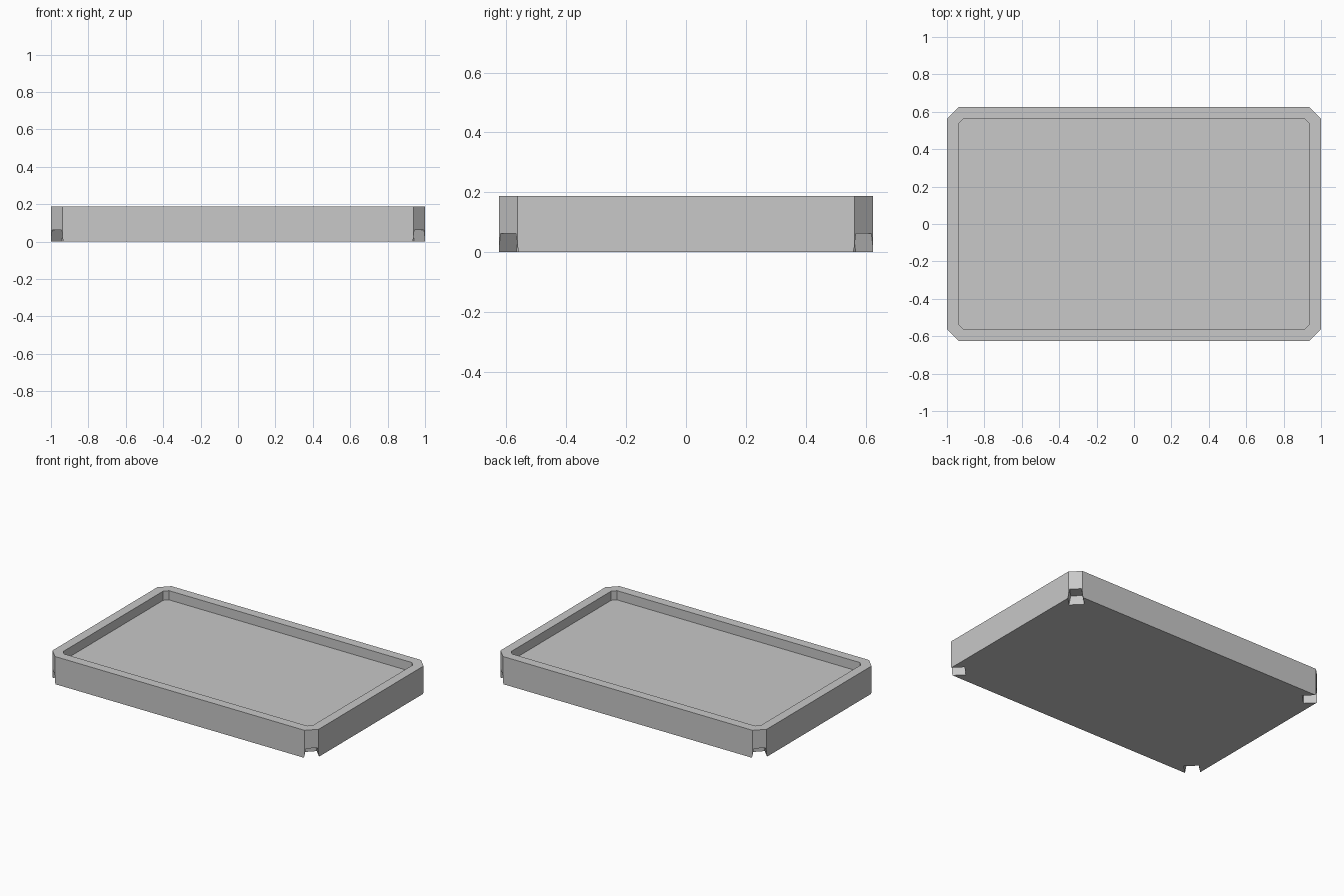
import bpy
import bmesh
from math import atan2, sqrt
from mathutils import Matrix, Vector

cube = bpy.data.objects.get("Cube")
if cube:
    bpy.data.objects.remove(cube, do_unlink=True)

HALF_X, HALF_Y, UNIT = 1.0, 0.625, 0.0625
HEIGHT, FLOOR_Z = 3 * UNIT, 2 * UNIT

grey = bpy.data.materials.new("light_grey")
grey.use_nodes = True
colour = (0.58, 0.58, 0.58, 1)
grey.diffuse_color = colour
grey.node_tree.nodes["Principled BSDF"].inputs["Base Color"].default_value = colour


def octagon(hx, hy, cut):
    """Rectangle with clipped corners, counter-clockwise."""
    return [(hx, cut - hy), (hx, hy - cut), (hx - cut, hy), (cut - hx, hy),
            (-hx, hy - cut), (-hx, cut - hy), (cut - hx, -hy), (hx - cut, -hy)]


def ring(bm, points, z):
    return [bm.verts.new((x, y, z)) for x, y in points]


def bridge(bm, low, high):
    n = len(low)
    for i in range(n):
        j = (i + 1) % n
        bm.faces.new((low[i], low[j], high[j], high[i]))


def make_object(name, bm):
    bmesh.ops.recalc_face_normals(bm, faces=bm.faces)
    mesh = bpy.data.meshes.new(name)
    bm.to_mesh(mesh)
    bm.free()
    mesh.materials.append(grey)
    obj = bpy.data.objects.new(name, mesh)
    bpy.context.collection.objects.link(obj)
    return obj


# Tray: outer wall, rim, inner wall and floor in one closed shell
outer = octagon(HALF_X, HALF_Y, UNIT)
inner = octagon(HALF_X - UNIT, HALF_Y - UNIT, UNIT * (sqrt(2) - 1))
bm = bmesh.new()
rings = [ring(bm, outer, 0), ring(bm, outer, HEIGHT),
         ring(bm, inner, HEIGHT), ring(bm, inner, FLOOR_Z)]
for low, high in zip(rings, rings[1:]):
    bridge(bm, low, high)
bm.faces.new(rings[0])
bm.faces.new(rings[-1])
tray = make_object("tray", bm)


# Corner notches: tapered cutters pointing inward along each corner diagonal
def notch_outline(half_width):
    depth = 0.085
    return [(-depth, -half_width), (depth, -half_width),
            (depth, half_width), (-depth, half_width)]


bm = bmesh.new()
for sx in (-1, 1):
    for sy in (-1, 1):
        start = len(bm.verts)
        low = ring(bm, notch_outline(0.049), -0.01)
        high = ring(bm, notch_outline(0.036), UNIT)
        bridge(bm, low, high)
        bm.faces.new(low)
        bm.faces.new(high)
        centre = Vector((sx * (HALF_X - UNIT / 2), sy * (HALF_Y - UNIT / 2), 0))
        place = Matrix.Translation(centre) @ Matrix.Rotation(atan2(sy, sx), 4, 'Z')
        bmesh.ops.transform(bm, matrix=place, verts=low + high)
cutter = make_object("notch_cutter", bm)
cutter.hide_render = True
cutter.hide_viewport = True
cutter.display_type = 'WIRE'

notches = tray.modifiers.new("corner_notches", 'BOOLEAN')
notches.operation = 'DIFFERENCE'
notches.solver = 'EXACT'
notches.object = cutter
